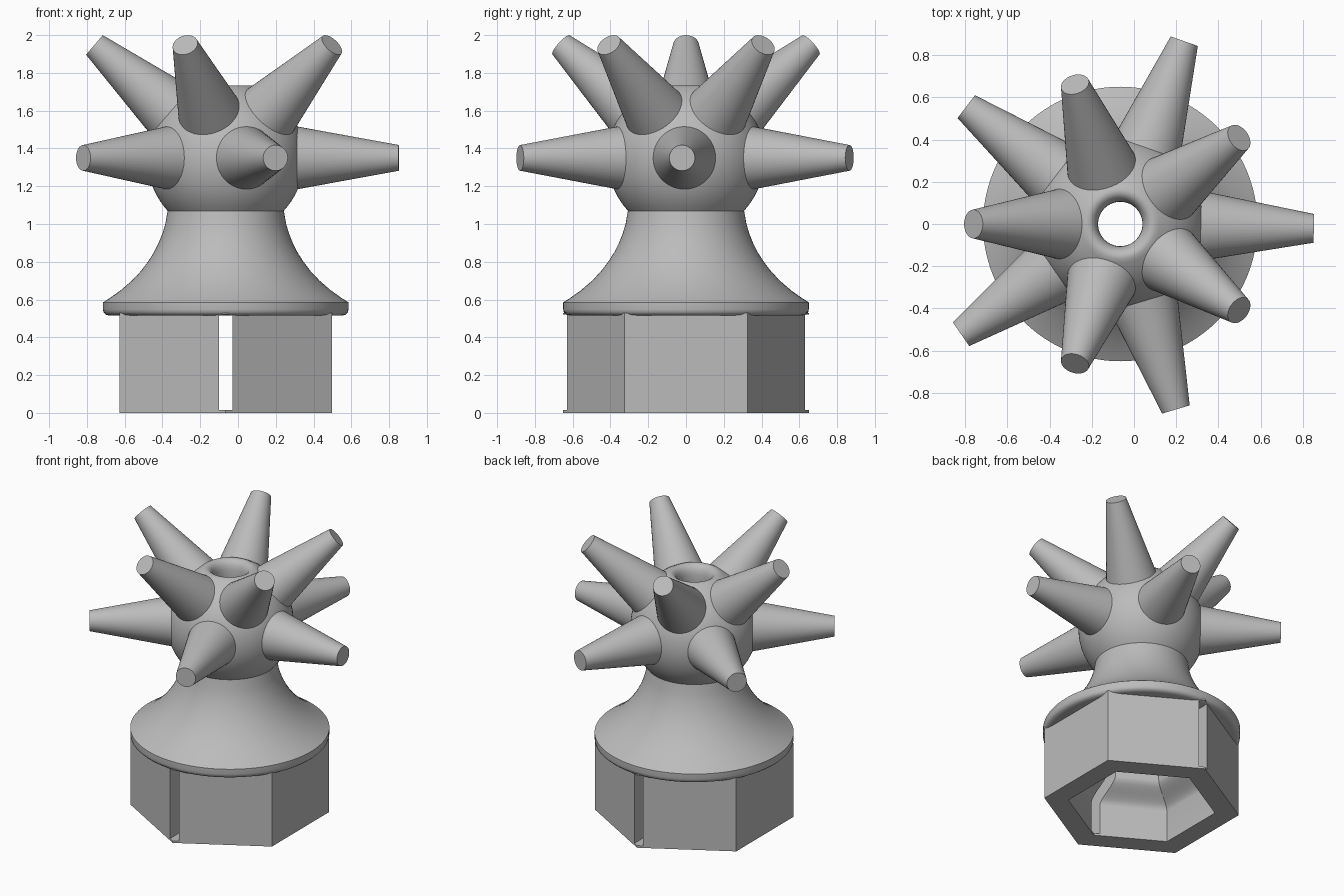
import bpy, bmesh, math
from mathutils import Matrix, Vector

if "Cube" in bpy.data.objects:
    bpy.data.objects.remove(bpy.data.objects["Cube"], do_unlink=True)

AXIS_X = -0.065
BALL_Z = 1.35
BALL_R = 0.416

grey = bpy.data.materials.new("light grey")
grey.use_nodes = True
colour = (0.5, 0.5, 0.5, 1)
grey.diffuse_color = colour
grey.node_tree.nodes["Principled BSDF"].inputs["Base Color"].default_value = colour


def finish(name, bm, smooth=None):
    bmesh.ops.recalc_face_normals(bm, faces=bm.faces)
    mesh = bpy.data.meshes.new(name)
    bm.to_mesh(mesh)
    bm.free()
    obj = bpy.data.objects.new(name, mesh)
    bpy.context.collection.objects.link(obj)
    mesh.materials.append(grey)
    bpy.ops.object.select_all(action="DESELECT")
    obj.select_set(True)
    bpy.context.view_layer.objects.active = obj
    if smooth:
        bpy.ops.object.shade_smooth_by_angle(angle=math.radians(smooth))
    return obj


def tube(profile, sides, turn=0):
    """Closed ring of revolution from (radius, height) points."""
    bm = bmesh.new()
    rings = []
    for r, z in profile:
        angles = [turn + math.tau * i / sides for i in range(sides)]
        rings.append([bm.verts.new((AXIS_X + r * math.cos(a), r * math.sin(a), z))
                      for a in angles])
    for a, b in zip(rings, rings[1:] + rings[:1]):
        for i in range(sides):
            j = (i + 1) % sides
            bm.faces.new((a[i], a[j], b[j], b[i]))
    return bm


# Flange, flared neck and ball with a rounded bore at the top
bell = [(0.28, 0.515), (0.615, 0.515), (0.635, 0.52), (0.647, 0.532), (0.65, 0.548),
        (0.65, 0.585), (0.615, 0.607), (0.555, 0.65), (0.497, 0.70), (0.45, 0.75),
        (0.412, 0.80), (0.38, 0.85), (0.355, 0.90), (0.335, 0.95), (0.32, 1.0)]
start, end = math.asin(-0.28 / BALL_R), math.acos(0.185 / BALL_R)
ball = []
for i in range(25):
    t = start + (end - start) * i / 24
    ball.append((BALL_R * math.cos(t), BALL_Z + BALL_R * math.sin(t)))
lip = [(0.165, 1.733), (0.145, 1.733), (0.127, 1.722), (0.113, 1.70), (0.106, 1.67),
       (0.105, 1.63), (0.105, 1.05), (0.14, 1.0), (0.22, 0.93), (0.265, 0.85), (0.28, 0.75)]
finish("flared_body", tube(bell + ball + lip, 96), 35)

# Hexagonal socket, its inner wall easing in to a narrower throat
step = []
for i in range(9):
    t = i / 8
    ease = t * t * (3 - 2 * t)
    step.append((0.49 - 0.16 * ease, 0.23 + 0.15 * t))
socket = finish("hex_socket", tube([(0.65, 0), (0.65, 0.53), (0.33, 0.53)]
                                   + step[::-1] + [(0.49, 0)], 6, math.pi / 6), 30)

# Slot through the front and back corners of the socket
bm = bmesh.new()
bmesh.ops.create_cube(bm, size=1, matrix=Matrix.Translation((AXIS_X, 0, 0.2675))
                      @ Matrix.Diagonal((0.07, 2, 0.505, 1)))
cutter = finish("slot_cutter", bm)
cutter.hide_render = True
bpy.context.view_layer.objects.active = socket
cut = socket.modifiers.new("slots", "BOOLEAN")
cut.operation = "DIFFERENCE"
cut.solver = "EXACT"
cut.object = cutter
bpy.ops.object.modifier_apply(modifier=cut.name)
bpy.data.objects.remove(cutter, do_unlink=True)


def spike(name, azimuth, elevation):
    a, e = math.radians(azimuth), math.radians(elevation)
    way = Vector((math.cos(a) * math.cos(e), math.sin(a) * math.cos(e), math.sin(e)))
    near, far = 0.33, 0.917
    place = Matrix.Translation(Vector((AXIS_X, 0, BALL_Z)) + way * (near + far) / 2)
    bm = bmesh.new()
    bmesh.ops.create_cone(bm, cap_ends=True, segments=48, radius1=0.175, radius2=0.068,
                          depth=far - near,
                          matrix=place @ way.to_track_quat("Z", "Y").to_matrix().to_4x4())
    finish(name, bm, 35)


# Two staggered rings of five tapered spikes
for k in range(5):
    spike(f"level_spike_{k + 1}", 72 * k - 1.3, 0)
    spike(f"raised_spike_{k + 1}", 72 * k + 36, 40.7)
